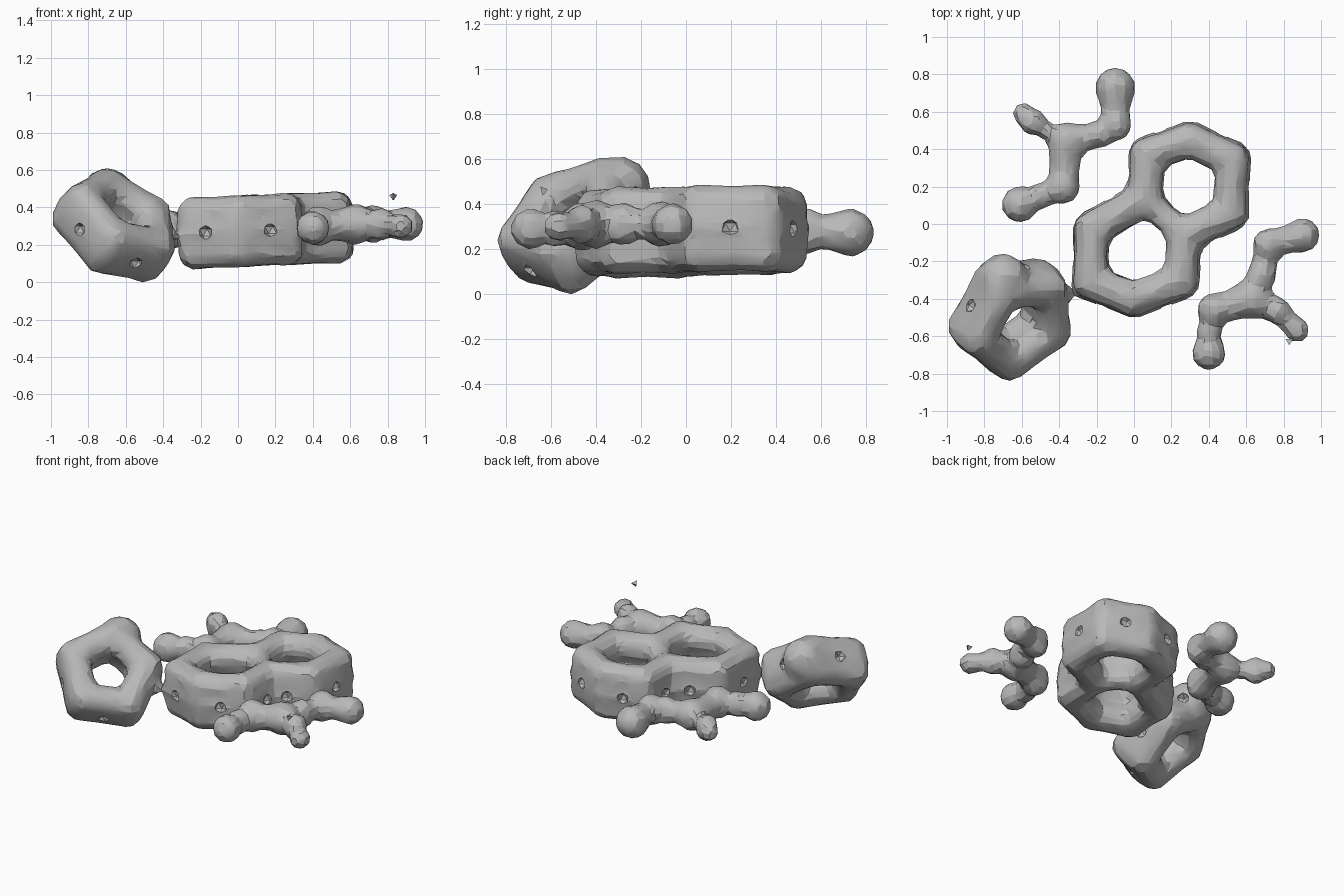
import bpy, bmesh
from math import cos, sin, radians
from mathutils import Vector, Matrix

cube = bpy.data.objects.get("Cube")
if cube:
    bpy.data.objects.remove(cube)

grey = bpy.data.materials.new("plain grey")
grey.use_nodes = True
grey.diffuse_color = (0.48, 0.48, 0.48, 1)
grey.node_tree.nodes["Principled BSDF"].inputs["Base Color"].default_value = (0.48, 0.48, 0.48, 1)


def new_object(name, bm):
    mesh = bpy.data.meshes.new(name)
    bm.to_mesh(mesh)
    bm.free()
    mesh.materials.append(grey)
    obj = bpy.data.objects.new(name, mesh)
    bpy.context.collection.objects.link(obj)
    return obj


def ball(bm, centre, radius):
    bmesh.ops.create_icosphere(bm, subdivisions=2, radius=radius,
                               matrix=Matrix.Translation(centre))


def strand(bm, a, b, ra, rb, waist=1.0, steps=7):
    """Row of overlapping balls, narrowed in the middle by the waist factor."""
    for i in range(steps + 1):
        t = i / steps
        pinch = 1 - (1 - waist) * sin(t * 3.1416)
        ball(bm, a.lerp(b, t), (ra + (rb - ra) * t) * pinch)


def fuse(obj, voxel, pits=()):
    """Melt the balls into one coarse faceted skin, then cut small pits into it."""
    bpy.context.view_layer.objects.active = obj
    obj.select_set(True)
    mod = obj.modifiers.new("skin", 'REMESH')
    mod.mode = 'VOXEL'
    mod.voxel_size = voxel
    bpy.ops.object.modifier_apply(modifier=mod.name)
    mod = obj.modifiers.new("facets", 'DECIMATE')
    mod.ratio = 0.25
    bpy.ops.object.modifier_apply(modifier=mod.name)
    if pits:
        bm = bmesh.new()
        for p in pits:
            bmesh.ops.create_icosphere(bm, subdivisions=1, radius=0.042,
                                       matrix=Matrix.Translation(p))
        cutter = new_object("pit_cutter", bm)
        cutter.hide_render = True
        mod = obj.modifiers.new("pits", 'BOOLEAN')
        mod.operation = 'DIFFERENCE'
        mod.object = cutter
        bpy.ops.object.modifier_apply(modifier=mod.name)
        bpy.data.objects.remove(cutter)
    bpy.ops.object.shade_smooth_by_angle(angle=radians(20))
    obj.select_set(False)


def ring_object(name, loops, normal, depth, radius, spur, lobes=()):
    """Deep tube along closed loops, grooved inside and pitted outside."""
    bm = bmesh.new()
    pits = []
    for loop in loops:
        middle = sum(loop, Vector()) / len(loop)
        for a, b in zip(loop, loop[1:] + loop[:1]):
            shared = sum(a in other and b in other for other in loops) > 1
            waist = 0.72 if shared else 0.94
            for lift in (-depth, depth):
                strand(bm, a + normal * lift, b + normal * lift, radius, radius, waist)
            if shared:
                strand(bm, a, b, radius * 0.8, radius * 0.8, waist)
            else:
                outward = ((a + b) / 2 - middle).normalized()
                push = outward * 0.025
                strand(bm, a + push, b + push, radius * 0.85, radius * 0.85, 0.94)
                pits.append((a + b) / 2 + outward * (radius + 0.005))
    strand(bm, *spur, 0.05, 0.028)
    for centre, size in lobes:
        ball(bm, centre, size)
    fuse(new_object(name, bm), 0.034, pits)


# Double ring in the middle, leaning slightly up towards +x
def flat(x, y):
    return Vector((x, y, 0.272 + 0.04 * x))


left_join, right_join = flat(0.06, 0.13), flat(0.27, -0.055)
lower_loop = [flat(-0.225, -0.03), flat(-0.23, -0.31), flat(0, -0.4),
              flat(0.25, -0.305), right_join, left_join]
upper_loop = [right_join, flat(0.515, 0.06), flat(0.525, 0.345),
              flat(0.3, 0.448), flat(0.075, 0.37), left_join]
ring_object("double_ring", [lower_loop, upper_loop], Vector((-0.04, 0, 1)), 0.1, 0.1,
            (flat(-0.28, -0.34), Vector((-0.32, -0.37, 0.24))))

# Tilted five-cornered ring, heaviest at its top corner
across = Vector((1, 1, 0)).normalized()
facing = Vector((0.48, -0.48, 0.73)).normalized()
rise = facing.cross(across)
centre = Vector((-0.65, -0.495, 0.3))
corners = [centre + 0.245 * (across * cos(radians(77 + 72 * k)) + rise * sin(radians(77 + 72 * k)))
           for k in range(5)]
ring_object("tilted_ring", [corners], facing, 0.064, 0.105,
            (Vector((-0.39, -0.36, 0.26)), Vector((-0.32, -0.37, 0.24))),
            [(Vector((-0.7, -0.295, 0.475)), 0.142)])


# Branches: paths of (x, y, z, radius), a little taller at the joints
def branch(name, paths):
    bm = bmesh.new()
    for path in paths:
        for a, b in zip(path, path[1:]):
            strand(bm, Vector(a[:3]), Vector(b[:3]), a[3], b[3], 0.85)
        for x, y, z, r in path[1:-1]:
            for lift in (-0.018, 0.018):
                ball(bm, (x, y, z + lift), r)
    fuse(new_object(name, bm), 0.025)


hub = (-0.36, 0.44, 0.28, 0.108)
branch("back_branch", [
    [(-0.1, 0.73, 0.272, 0.11), (-0.1, 0.53, 0.28, 0.088), (-0.18, 0.48, 0.28, 0.075), hub],
    [hub, (-0.38, 0.2, 0.28, 0.093), (-0.5, 0.15, 0.28, 0.07), (-0.61, 0.105, 0.28, 0.1)],
    [hub, (-0.47, 0.5, 0.28, 0.045), (-0.54, 0.545, 0.28, 0.072), (-0.59, 0.59, 0.28, 0.062)],
])

hub = (0.63, -0.4, 0.31, 0.112)
branch("front_branch", [
    [(0.9, -0.06, 0.31, 0.096), (0.72, -0.11, 0.31, 0.088), (0.68, -0.28, 0.31, 0.08), hub],
    [hub, (0.43, -0.46, 0.3, 0.093), (0.4, -0.58, 0.29, 0.068), (0.4, -0.69, 0.29, 0.094)],
    [hub, (0.77, -0.465, 0.31, 0.072), (0.87, -0.565, 0.3, 0.07)],
])

# Loose chip above the front branch
bm = bmesh.new()
bmesh.ops.create_cone(bm, cap_ends=True, segments=3, radius1=0.024, radius2=0.004, depth=0.03,
                      matrix=Matrix.Translation((0.83, -0.63, 0.455)) @ Matrix.Rotation(radians(160), 4, 'X'))
new_object("loose_chip", bm)
